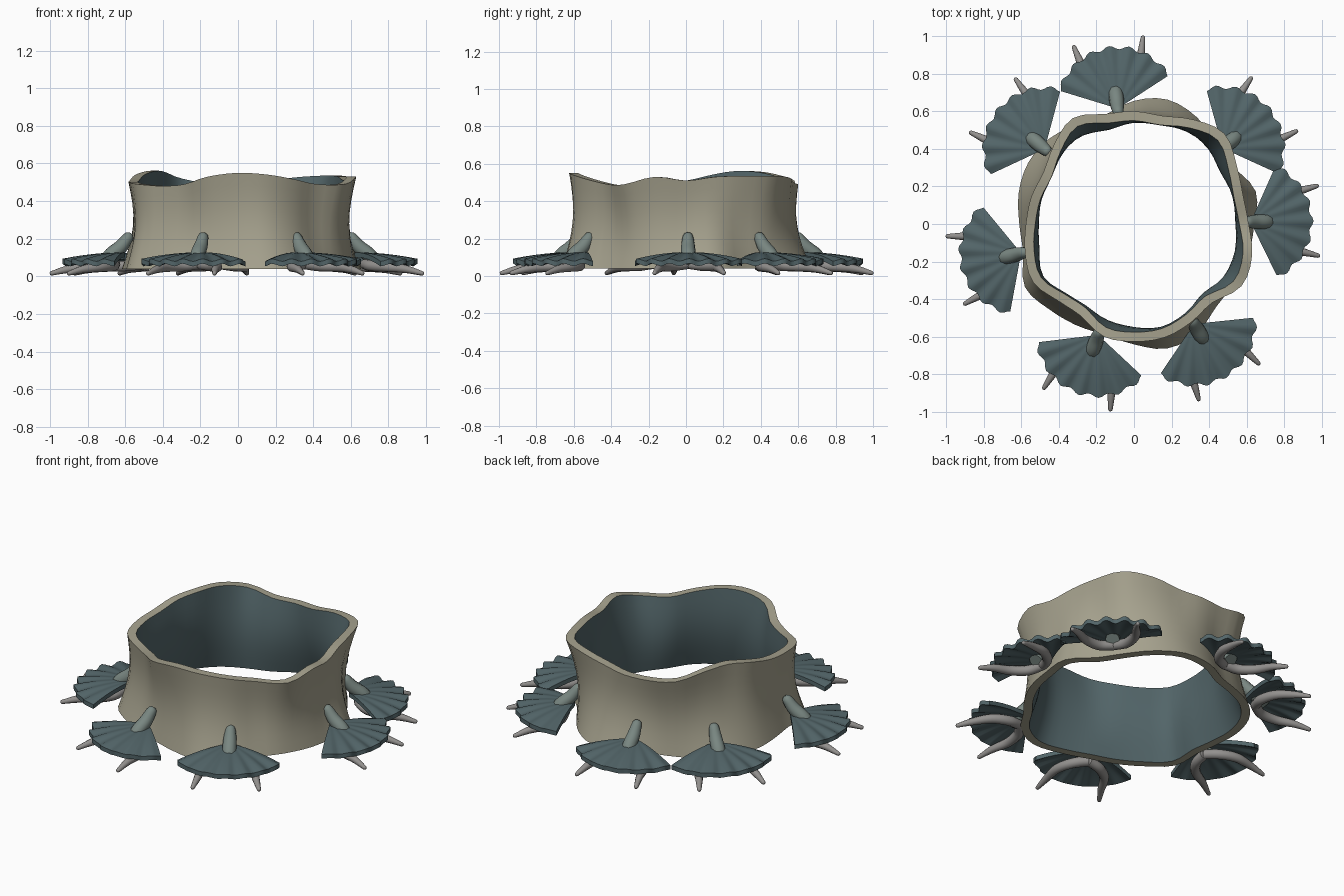
import bpy, bmesh, math
from mathutils import Vector, Matrix

if "Cube" in bpy.data.objects:
    bpy.data.objects.remove(bpy.data.objects["Cube"])


def material(name, rgb):
    m = bpy.data.materials.new(name)
    m.diffuse_color = (*rgb, 1)
    m.use_nodes = True
    m.node_tree.nodes["Principled BSDF"].inputs["Base Color"].default_value = m.diffuse_color
    return m


BEIGE = material("beige", (0.38, 0.36, 0.27))
TEAL = material("dark_teal", (0.085, 0.13, 0.14))
SAGE = material("sage", (0.19, 0.24, 0.22))
HORN = material("horn_grey", (0.29, 0.28, 0.27))


def finish(name, bm, mats, angle=40, matrix=None):
    bmesh.ops.recalc_face_normals(bm, faces=bm.faces)
    me = bpy.data.meshes.new(name)
    bm.to_mesh(me)
    bm.free()
    for m in mats:
        me.materials.append(m)
    ob = bpy.data.objects.new(name, me)
    bpy.context.collection.objects.link(ob)
    if matrix:
        ob.matrix_world = matrix
    bpy.ops.object.select_all(action='DESELECT')
    ob.select_set(True)
    bpy.context.view_layer.objects.active = ob
    bpy.ops.object.shade_smooth_by_angle(angle=math.radians(angle))
    return ob


def spline(a, b, c, d, t):
    return 0.5 * (2 * b + (c - a) * t + (2 * a - 5 * b + 4 * c - d) * t * t
                  + (3 * b - a - 3 * c + d) * t ** 3)


def around(vals, ang):
    # smooth periodic lookup, ang in turns
    n = len(vals)
    f = ang * n
    i = math.floor(f)
    return spline(*[vals[(i + k) % n] for k in (-1, 0, 1, 2)], f - i)


def tube(name, pts, mat, matrix, sides=10, steps=5):
    # pts: (x, y, z, radius)
    p = [Vector(q) for q in pts]
    p = [2 * p[0] - p[1]] + p + [2 * p[-1] - p[-2]]
    path = [spline(*p[i:i + 4], k / steps) for i in range(len(p) - 3) for k in range(steps)]
    path.append(p[-2])
    # rounded tip
    d = (path[-1] - path[-2]).to_3d().normalized()
    end = path[-1]
    for a in (35, 65):
        a = math.radians(a)
        c = end.to_3d() + d * end.w * math.sin(a)
        path.append(Vector((*c, end.w * math.cos(a))))
    bm = bmesh.new()
    rings = []
    for i, q in enumerate(path):
        t = (path[min(i + 1, len(path) - 1)] - path[max(i - 1, 0)]).to_3d().normalized()
        u = t.cross(Vector((0.1, 1, 0.2))).normalized()
        v = t.cross(u)
        rings.append([bm.verts.new(q.to_3d() + q.w * (u * math.cos(s) + v * math.sin(s)))
                      for s in (math.tau * k / sides for k in range(sides))])
    for a, b in zip(rings, rings[1:]):
        for k in range(sides):
            j = (k + 1) % sides
            bm.faces.new((a[k], a[j], b[j], b[k]))
    bm.faces.new(rings[0])
    bm.faces.new(rings[-1])
    return finish(name, bm, [mat], 50, matrix)


# wavy wall: radius and height every 15 degrees, counter-clockwise from +x
R_TOP = [.61, .60, .63, .68, .64, .595, .60, .605, .65, .60, .555, .565,
         .575, .60, .62, .575, .565, .62, .625, .625, .605, .59, .66, .65]
R_LOW = [.64, .67, .61, .62, .66, .685, .655, .60, .61, .64, .65, .635,
         .61, .61, .67, .64, .62, .61, .64, .685, .67, .62, .62, .63]
H_TOP = [.51, .53, .535, .535, .525, .50, .49, .49, .52, .555, .56, .54,
         .51, .50, .49, .48, .49, .53, .55, .54, .515, .49, .49, .53]
N, LEVELS, THICK, BASE = 72, 8, 0.05, 0.04
bm = bmesh.new()
rings = []
loop = [(k / LEVELS, 0) for k in range(LEVELS + 1)] + \
       [(k / LEVELS, THICK) for k in range(LEVELS, -1, -1)]
for t, inset in loop:
    ring = []
    for k in range(N):
        a = k / N
        r = around(R_LOW, a) * (1 - t) + around(R_TOP, a) * t
        r -= 0.035 * math.sin(math.pi * t) + inset
        z = BASE + (around(H_TOP, a) - BASE) * t
        ring.append(bm.verts.new((r * math.cos(a * math.tau), r * math.sin(a * math.tau), z)))
    rings.append(ring)
for i in range(len(rings)):
    a, b = rings[i], rings[(i + 1) % len(rings)]
    for k in range(N):
        j = (k + 1) % N
        f = bm.faces.new((a[k], a[j], b[j], b[k]))
        f.material_index = 1 if LEVELS < i < len(rings) - 1 else 0
finish("wall", bm, [BEIGE, TEAL], 40)


def fan(name, matrix):
    # scalloped, slightly domed half disc
    seg, rad, half = 42, 6, math.radians(65)
    bm = bmesh.new()
    sheets = []
    for drop in (0, 0.026):
        tip = bm.verts.new((0.62, 0, 0.125 - drop))
        rows = []
        for i in range(1, rad + 1):
            p = i / rad
            row = []
            for k in range(seg + 1):
                s = k / seg * 2 - 1
                wave = math.cos(s * math.pi * 7)
                r = p * (0.325 + 0.010 * wave * p)
                z = 0.128 - 0.042 * p * p + 0.007 * wave * p * p - drop
                row.append(bm.verts.new((0.62 + r * math.cos(s * half), r * math.sin(s * half), z)))
            rows.append(row)
        for k in range(seg):
            bm.faces.new((tip, rows[0][k], rows[0][k + 1]))
            for a, b in zip(rows, rows[1:]):
                bm.faces.new((a[k], b[k], b[k + 1], a[k + 1]))
        sheets.append([tip] + [r[0] for r in rows] + rows[-1][1:] + [r[-1] for r in rows[-2::-1]])
    top, low = sheets
    for i in range(len(top)):
        j = (i + 1) % len(top)
        bm.faces.new((top[i], top[j], low[j], low[i]))
    finish(name, bm, [TEAL], 40, matrix)


# seven feet: fan, stalk against the wall, two horns below
for n, deg in enumerate((1, 40.5, 98, 140, 194.5, 252, 301), 1):
    m = Matrix.Rotation(math.radians(deg), 4, 'Z')
    fan(f"fan_{n}", m)
    tube(f"stalk_{n}", [(.725, 0, .075, .040), (.695, 0, .115, .040),
                        (.645, 0, .155, .038), (.605, 0, .205, .030)], SAGE, m)
    for side, s in (("left", 1), ("right", -1)):
        tube(f"horn_{side}_{n}", [(.675, 0, .065, .028), (.71, s * .08, .055, .029),
                                  (.79, s * .140, .050, .027), (.89, s * .163, .038, .021),
                                  (.975, s * .185, .016, .012)], HORN, m)
